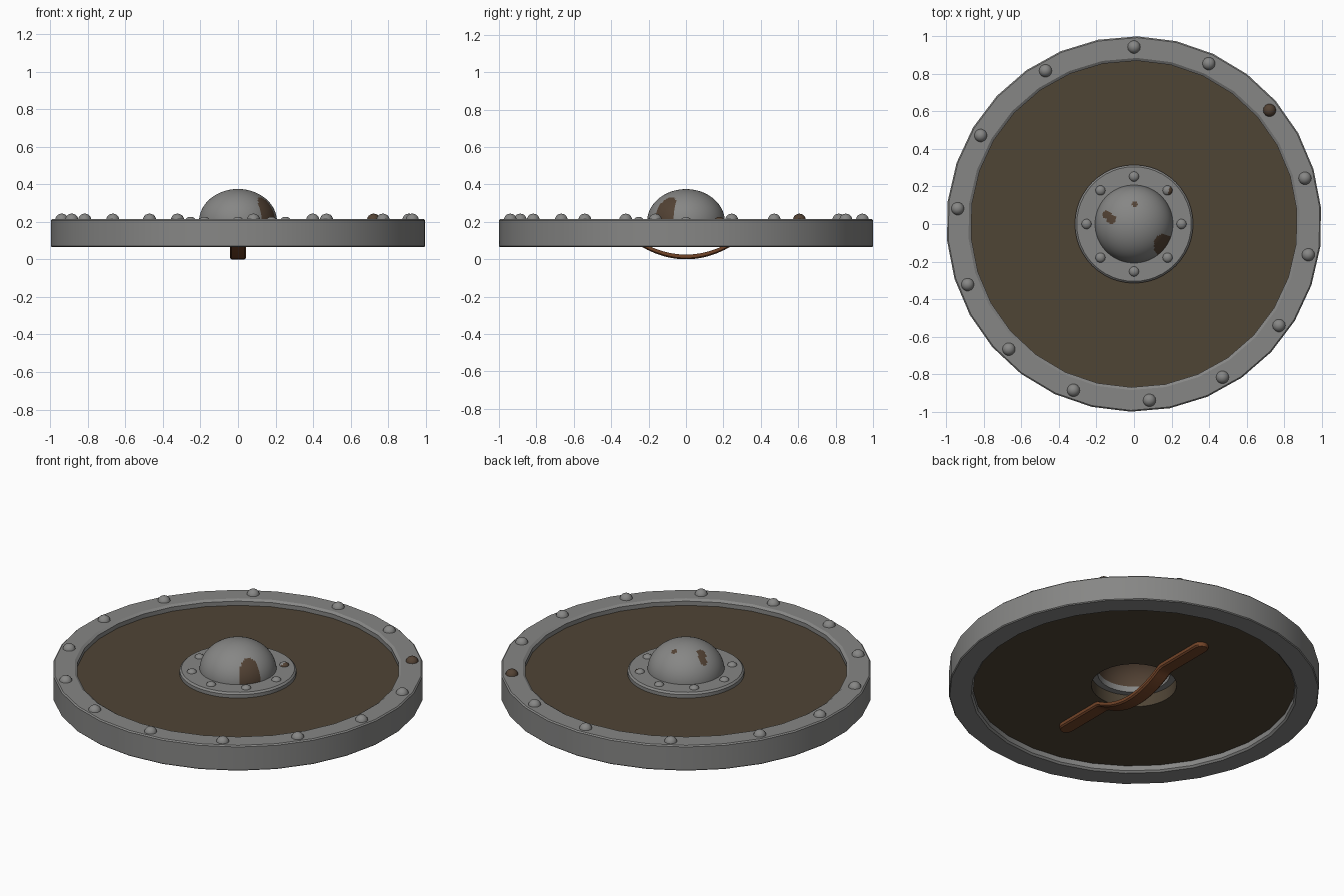
import bpy, bmesh, math
from mathutils import Vector

if "Cube" in bpy.data.objects:
    bpy.data.objects.remove(bpy.data.objects["Cube"])


def material(name, rgb):
    m = bpy.data.materials.new(name)
    m.diffuse_color = (*rgb, 1)
    m.use_nodes = True
    m.node_tree.nodes["Principled BSDF"].inputs["Base Color"].default_value = m.diffuse_color
    return m


METAL = material("grey iron", (0.24, 0.24, 0.235))
WOOD = material("dark wood", (0.078, 0.058, 0.036))
RUST = material("rust brown", (0.085, 0.054, 0.034))
LEATHER = material("brown leather", (0.17, 0.058, 0.021))


def finish(bm, name, mats, smooth=True):
    bmesh.ops.remove_doubles(bm, verts=bm.verts, dist=1e-5)
    bmesh.ops.recalc_face_normals(bm, faces=bm.faces)
    me = bpy.data.meshes.new(name)
    bm.to_mesh(me)
    bm.free()
    for m in mats:
        me.materials.append(m)
    ob = bpy.data.objects.new(name, me)
    bpy.context.collection.objects.link(ob)
    if smooth:
        bpy.ops.object.select_all(action='DESELECT')
        ob.select_set(True)
        bpy.context.view_layer.objects.active = ob
        bpy.ops.object.shade_smooth_by_angle(angle=math.radians(30))
    return ob


def lathe(profile, sides, phase=0.0, closed=True):
    """Revolve (r, z) points about z; optionally close the profile loop."""
    bm = bmesh.new()
    rings = []
    for i in range(sides):
        a = math.radians(phase) + 2 * math.pi * i / sides
        rings.append([bm.verts.new((r * math.cos(a), r * math.sin(a), z)) for r, z in profile])
    n = len(profile)
    for i in range(sides):
        p, q = rings[i], rings[(i + 1) % sides]
        for j in range(n if closed else n - 1):
            k = (j + 1) % n
            if profile[j][0] == 0 and profile[k][0] == 0:
                continue
            bm.faces.new((p[j], q[j], q[k], p[k]))
    return bm


# Iron rim
finish(lathe([(0.88, 0.065), (0.995, 0.065), (1.0, 0.07), (1.0, 0.208), (0.993, 0.215),
              (0.885, 0.215), (0.87, 0.205), (0.87, 0.075)], 30, 5), "rim", [METAL])

# Wooden board with a hole behind the boss
finish(lathe([(0.23, 0.105), (0.885, 0.105), (0.885, 0.18), (0.23, 0.18)], 60), "board", [WOOD])

# Boss flange
finish(lathe([(0.195, 0.175), (0.315, 0.175), (0.315, 0.2), (0.305, 0.21), (0.195, 0.21)], 48),
       "boss_flange", [METAL])

# Boss dome: thin shell, rust inside and in patches outside
N = 28
outer = [(0.208 * math.cos(t), 0.2 + 0.175 * math.sin(t))
         for t in (math.pi / 2 * i / N for i in range(N))] + [(0, 0.375)]
inner = [(r * 0.95, 0.2 + (z - 0.2) * 0.95) for r, z in reversed(outer)]
bm = lathe(outer + inner, 96)
PATCHES = [(0.16, -0.115, 0.055, 0.062), (-0.12, 0.025, 0.026, 0.022), (-0.145, 0.05, 0.024, 0.024),
           (0.005, 0.105, 0.016, 0.014)]
for f in bm.faces:
    c = f.calc_center_median()
    e = math.hypot(math.hypot(c.x, c.y) / 0.208, (c.z - 0.2) / 0.175)
    spot = any(((c.x - x) / a) ** 2 + ((c.y - y) / b) ** 2 < 1 for x, y, a, b in PATCHES)
    f.material_index = 1 if e < 0.98 or spot else 0
finish(bm, "boss_dome", [METAL, RUST])


# Rivets
def rivet(name, radius, deg, z, r, h, mat, rust_half=False):
    prof = [(r * math.cos(t), h * math.sin(t)) for t in (math.pi / 2 * i / 5 for i in range(5))] + [(0, h), (0, 0)]
    b = lathe(prof, 14)
    if rust_half:
        for f in b.faces:
            c = f.calc_center_median()
            f.material_index = 1 if c.x - 0.3 * c.y > 0.006 else 0
    a = math.radians(deg)
    bmesh.ops.translate(b, verts=b.verts, vec=Vector((radius * math.cos(a), radius * math.sin(a), z)))
    finish(b, name, [mat, RUST] if rust_half else [mat])


for i, deg in enumerate([90 - 25 * k for k in range(13)] + [120]):
    rivet(f"rim_rivet_{i + 1}", 0.943, deg, 0.21, 0.035, 0.034, RUST if deg == 40 else METAL)
for i in range(8):
    rivet(f"boss_rivet_{i + 1}", 0.253, 45 * i, 0.207, 0.027, 0.02, METAL, rust_half=(i == 1))

# Leather grip: strap lofted along y, arched away from the board in the middle
bm = bmesh.new()
STEPS, L, W, ARCH = 80, 0.6, 0.043, 0.26
rings = []
for i in range(STEPS + 1):
    y = -L * math.cos(math.pi * i / STEPS)
    end = max(0.0, abs(y) - (L - W))
    w = max(0.004, math.sqrt(max(0.0, W * W - end * end)))
    z = 0.08 * min(1.0, abs(y) / ARCH) ** 2
    t = 0.025
    section = [(-w, z + t), (-w, z + 0.007), (-w * 0.8, z), (w * 0.8, z), (w, z + 0.007), (w, z + t)]
    rings.append([bm.verts.new((x, y, zz)) for x, zz in section])
for p, q in zip(rings, rings[1:]):
    for j in range(6):
        k = (j + 1) % 6
        bm.faces.new((p[j], p[k], q[k], q[j]))
bm.faces.new(rings[0])
bm.faces.new(rings[-1])
finish(bm, "leather_grip", [LEATHER])
